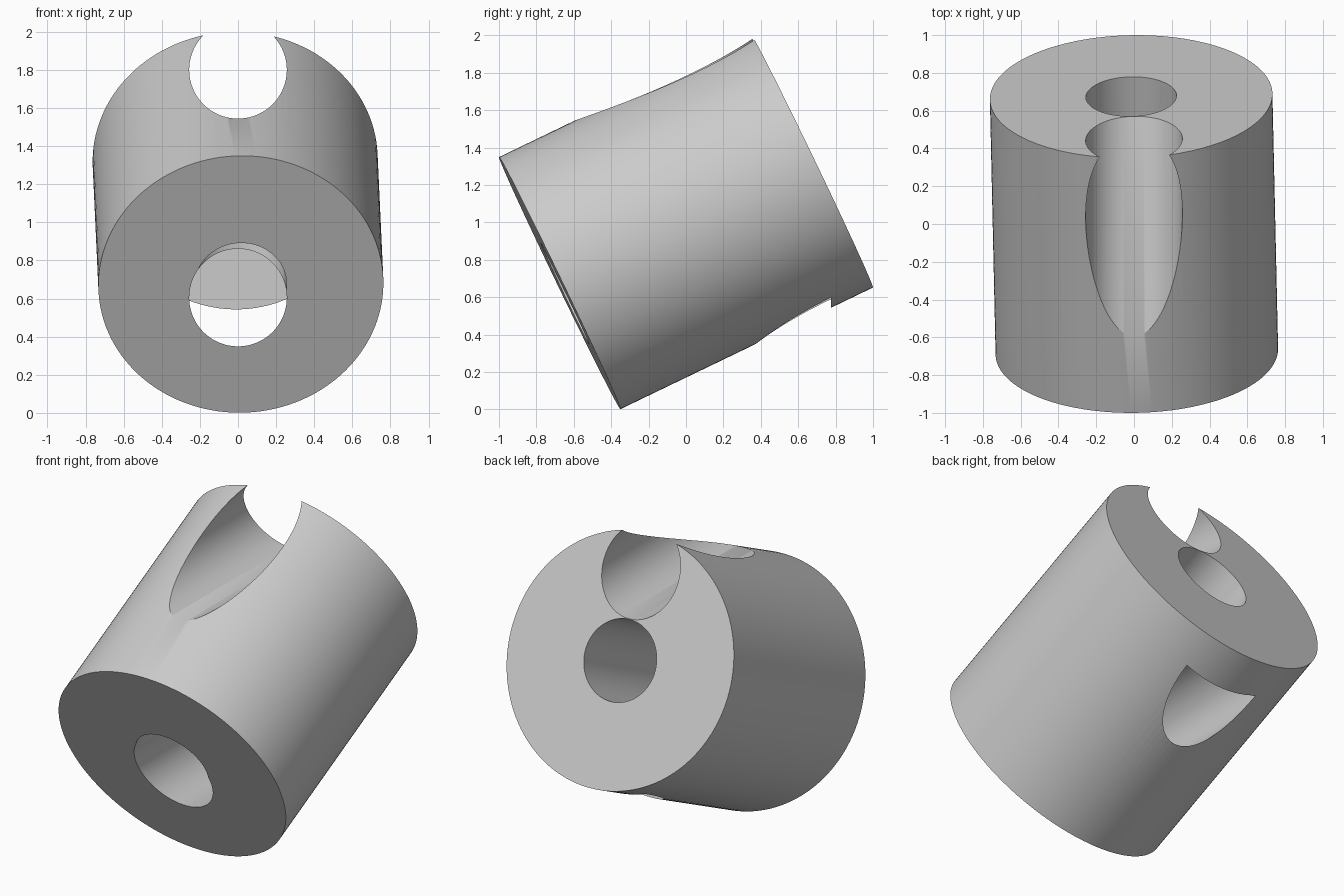
import bpy
import math
from mathutils import Vector

cube = bpy.data.objects.get("Cube")
if cube:
    bpy.data.objects.remove(cube, do_unlink=True)

# Single plain grey
grey = bpy.data.materials.new("plain grey")
grey.use_nodes = True
colour = (0.6, 0.6, 0.6, 1)
grey.diffuse_color = colour
grey.node_tree.nodes["Principled BSDF"].inputs["Base Color"].default_value = colour


def rod(name, start, end, radius, extend=0.0):
    """Cylinder running from start to end, lengthened by extend at both ends."""
    start, end = Vector(start), Vector(end)
    axis = end - start
    bpy.ops.mesh.primitive_cylinder_add(
        vertices=128, radius=radius, depth=axis.length + 2 * extend,
        location=(start + end) / 2,
        rotation=axis.to_track_quat("Z", "Y").to_euler())
    obj = bpy.context.object
    obj.name = name
    obj.data.materials.append(grey)
    return obj


# Tilted drum
front_centre = (0.015, -0.675, 0.675)
back_centre = (-0.015, 0.675, 1.325)
drum = rod("tilted_drum", front_centre, back_centre, 0.748)

# Bore along the drum axis, and two level bores that cross it at a slant
cutters = [rod("axial_bore_cutter", front_centre, back_centre, 0.24, 0.2)]
for name, height in (("lower_bore_cutter", 0.605), ("upper_bore_cutter", 1.8)):
    cutters.append(rod(name, (0, -0.775, height), (0, 0.775, height), 0.256))

bpy.ops.object.select_all(action="DESELECT")
drum.select_set(True)
bpy.context.view_layer.objects.active = drum
for cutter in cutters:
    cutter.hide_render = True
    cut = drum.modifiers.new(cutter.name, "BOOLEAN")
    cut.operation = "DIFFERENCE"
    cut.solver = "EXACT"
    cut.object = cutter
    bpy.ops.object.modifier_apply(modifier=cut.name)
    bpy.data.objects.remove(cutter, do_unlink=True)

# Smooth walls with crisp rims
bpy.ops.object.shade_smooth_by_angle(angle=math.radians(30))
